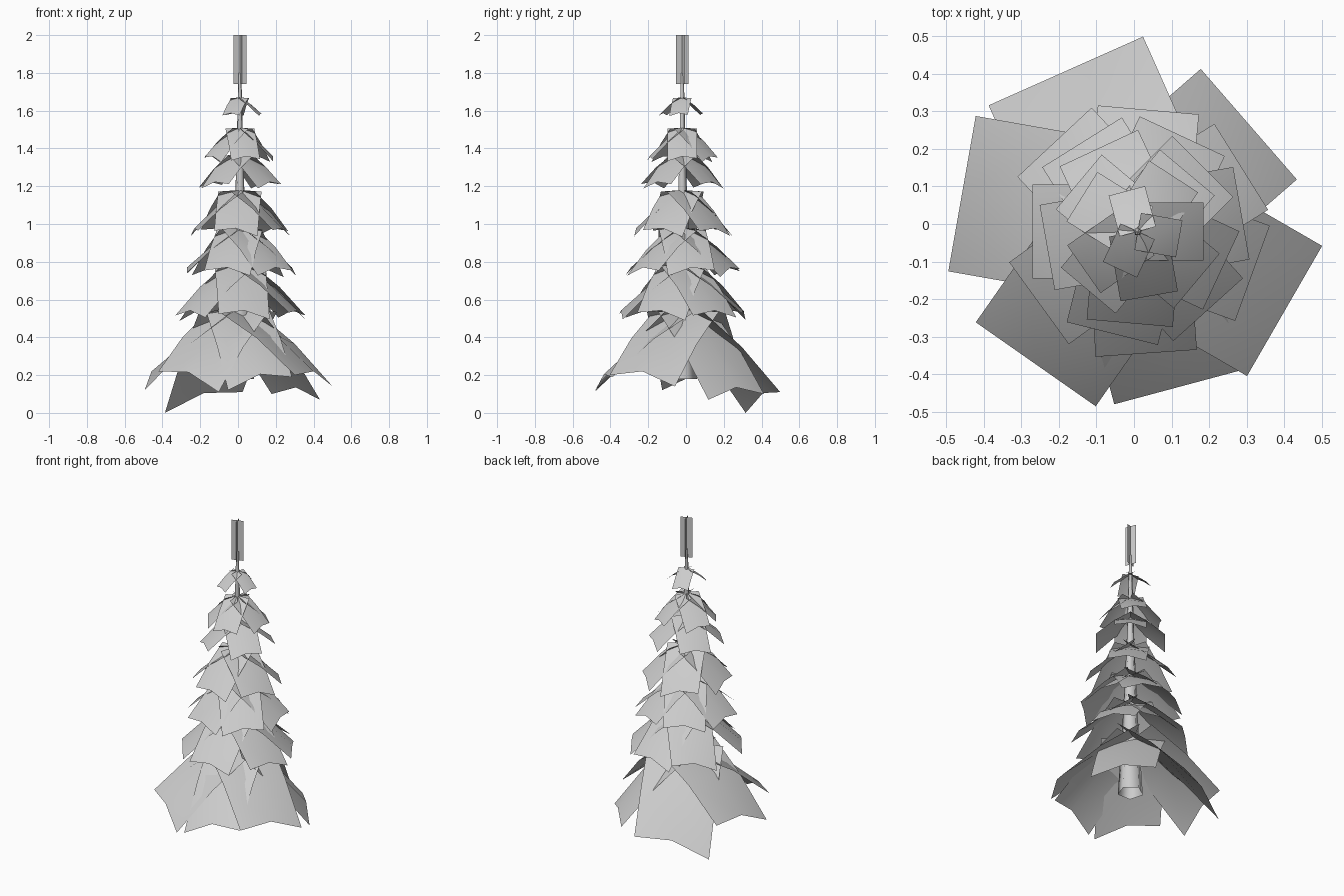
import bpy, math, random
from mathutils import Vector

if "Cube" in bpy.data.objects:
    bpy.data.objects.remove(bpy.data.objects["Cube"])

random.seed(4)
AXIS = Vector((0.01, -0.02, 0))


def make_object(name, verts, faces, smooth=True):
    mesh = bpy.data.meshes.new(name)
    mesh.from_pydata(verts, [], faces)
    mesh.update()
    obj = bpy.data.objects.new(name, mesh)
    bpy.context.collection.objects.link(obj)
    for p in mesh.polygons:
        p.use_smooth = smooth
    return obj


def bough(name, angle, reach, width, z_top, z_plus, z_minus, fold, centre):
    """Drooping rectangular sheet, creased along its middle."""
    a = math.radians(angle)
    out = Vector((math.cos(a), math.sin(a), 0))
    side = Vector((-math.sin(a), math.cos(a), 0))
    verts, faces = [], []
    for i in range(3):
        t = i / 2
        for s in (-1, 0, 1):
            z_end = (z_plus + z_minus) / 2 + s * (z_plus - z_minus) / 2
            z_in = z_top - fold * 0.3 * abs(s)
            z = z_in + (z_end - z_in) * t
            if s == 0:
                z += fold * t
            z += 0.06 * reach * (1 - abs(2 * t - 1))
            verts.append(centre + out * reach * t
                         + side * s * width / 2 + Vector((0, 0, z)))
    for i in range(2):
        for j in range(2):
            k = i * 3 + j
            faces.append((k, k + 3, k + 4, k + 1))
    make_object(name, verts, faces)


# Tapered five-sided trunk, open at both ends
rings = [(0.18, 0.078), (0.6, 0.052), (1.2, 0.024), (1.8, 0.008)]
N = 5
verts = [AXIS + Vector((r * math.cos(2 * math.pi * i / N + 0.3),
                        r * math.sin(2 * math.pi * i / N + 0.3), z))
         for z, r in rings for i in range(N)]
faces = [(k * N + i, k * N + (i + 1) % N, (k + 1) * N + (i + 1) % N, (k + 1) * N + i)
         for k in range(len(rings) - 1) for i in range(N)]
make_object("trunk", verts, faces)

# Lowest skirt: angle, reach, width, end heights of both corners
skirt = [(114, 0.446, 0.45, 0.00, 0.11), (41, 0.405, 0.39, 0.10, 0.07),
         (-30, 0.463, 0.40, 0.14, 0.20), (-75, 0.450, 0.35, 0.19, 0.12),
         (-125, 0.456, 0.39, 0.11, 0.22), (170, 0.465, 0.42, 0.12, 0.22)]
for n, (ang, reach, w, zp, zm) in enumerate(skirt):
    bough(f"skirt_bough_{n}", ang, reach, w, 0.55, zp, zm, 0.05, Vector((0, 0, 0)))

# Upper tiers: inner height, corner height, reach, width, angles
tiers = [
    (0.79, 0.51, 0.325, 0.27, (-86, -20, 32, 85, 133, 216)),
    (0.98, 0.74, 0.28, 0.25, (65, 10, -48, -104, 180, 122)),
    (1.18, 0.95, 0.245, 0.23, (-95, -25, 45, 115, 190)),
    (1.37, 1.20, 0.205, 0.19, (-130, -40, 50, 140)),
    (1.51, 1.34, 0.175, 0.155, (-80, 0, 57, 148, 215)),
    (1.67, 1.575, 0.112, 0.10, (105, -10, -115)),
]
for t, (z_top, z_end, reach, w, angles) in enumerate(tiers):
    for n, ang in enumerate(angles):
        roll = random.uniform(-0.1, 0.1) * w
        bough(f"tier_{t + 1}_bough_{n}", ang, reach, w, z_top,
              z_end + roll, z_end - roll, 0.12 * w, AXIS)

# Crossed upright sheets at the tip
verts, faces = [], []
for deg in (20, 110):
    d = Vector((math.cos(math.radians(deg)), math.sin(math.radians(deg)), 0)) * 0.036
    b = len(verts)
    for s, z in ((-1, 1.74), (1, 1.74), (1, 2.0), (-1, 2.0)):
        verts.append(AXIS + d * s + Vector((0, 0, z)))
    faces.append((b, b + 1, b + 2, b + 3))
make_object("tip_sprig", verts, faces, False)
